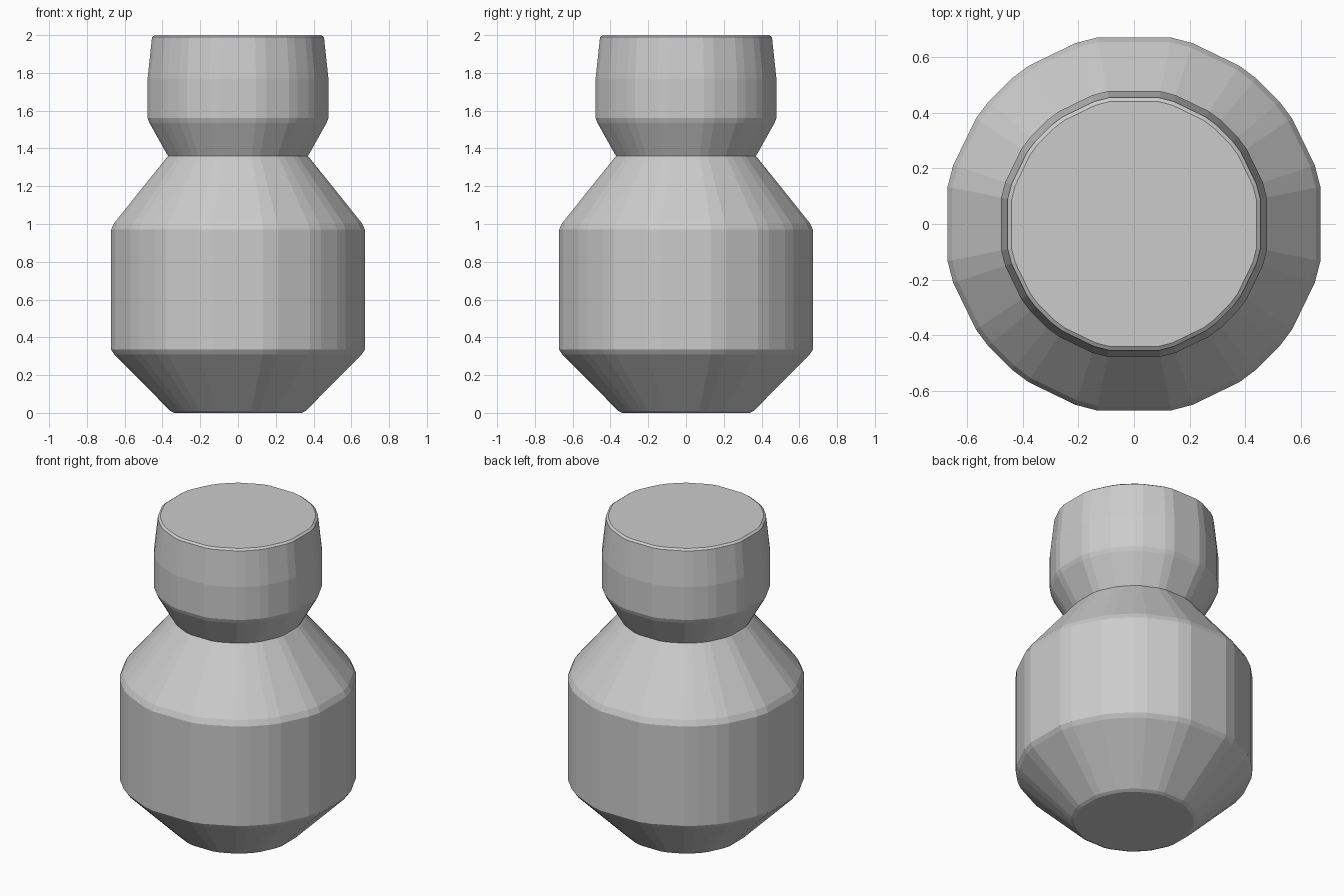
import bpy, bmesh
from math import radians, cos, sin

cube = bpy.data.objects.get("Cube")
if cube:
    bpy.data.objects.remove(cube, do_unlink=True)

gray = bpy.data.materials.new("plain gray")
gray.use_nodes = True
gray.diffuse_color = (0.6, 0.6, 0.6, 1)
gray.node_tree.nodes["Principled BSDF"].inputs["Base Color"].default_value = (0.6, 0.6, 0.6, 1)

# Sixteen broad sides with narrow facets beside some corners
QUARTER = (11.25, 18, 33.75, 40, 50, 56.25, 72, 78.75)
ANGLES = [radians(a + 90 * q) for q in range(4) for a in QUARTER]


def turned_part(name, profile, cap_bottom=False, cap_top=False):
    """Sweep (radius, height) points around z with flat facets."""
    bm = bmesh.new()
    rings = [[bm.verts.new((r * cos(a), r * sin(a), z)) for a in ANGLES] for r, z in profile]
    n = len(ANGLES)
    for low, high in zip(rings, rings[1:]):
        for i in range(n):
            j = (i + 1) % n
            bm.faces.new((low[i], low[j], high[j], high[i]))
    if cap_bottom:
        bm.faces.new(rings[0][::-1])
    if cap_top:
        bm.faces.new(rings[-1])
    mesh = bpy.data.meshes.new(name)
    bm.to_mesh(mesh)
    bm.free()
    mesh.materials.append(gray)
    obj = bpy.data.objects.new(name, mesh)
    bpy.context.collection.objects.link(obj)
    return obj


# Body: tapered foot, straight wall, sloped shoulder up to the neck
turned_part("body", [(0.345, 0), (0.365, 0.01), (0.668, 0.31), (0.685, 0.335),
                     (0.685, 0.97), (0.668, 1.005), (0.378, 1.36)], cap_bottom=True)

# Head: flared underside, upright wall, slightly tapered rim
turned_part("head", [(0.378, 1.36), (0.478, 1.535), (0.488, 1.56), (0.488, 1.77),
                     (0.464, 1.99), (0.45, 2.0)], cap_top=True)
